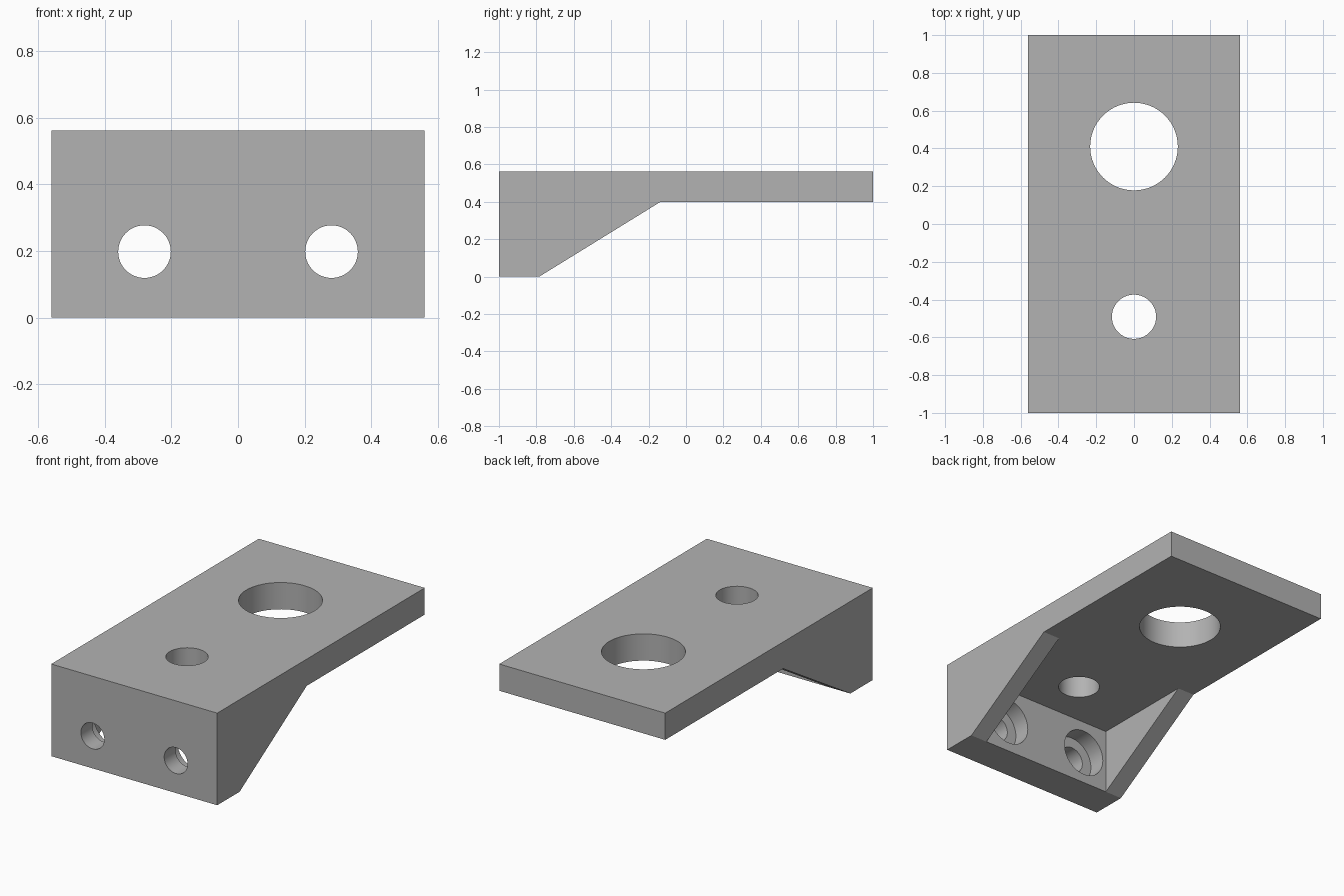
import bpy, bmesh, math
from mathutils import Matrix, Vector

cube = bpy.data.objects.get("Cube")
if cube:
    bpy.data.objects.remove(cube, do_unlink=True)

HALF_WIDTH, GUSSET = 0.56, 0.113
HEIGHT, PLATE_Z = 0.562, 0.399
WALL_Y, SLOPE_Y = -0.784, -0.137

grey = bpy.data.materials.new("plain grey")
grey.use_nodes = True
colour = (0.45, 0.45, 0.45, 1)
grey.diffuse_color = colour
grey.node_tree.nodes["Principled BSDF"].inputs["Base Color"].default_value = colour


def add_object(name, bm):
    bmesh.ops.recalc_face_normals(bm, faces=bm.faces)
    mesh = bpy.data.meshes.new(name)
    bm.to_mesh(mesh)
    bm.free()
    mesh.materials.append(grey)
    obj = bpy.data.objects.new(name, mesh)
    bpy.context.collection.objects.link(obj)
    return obj


def prism(name, profile, half_width):
    """Extrude a side profile of (y, z) points across x."""
    bm = bmesh.new()
    face = bm.faces.new([bm.verts.new((-half_width, y, z)) for y, z in profile])
    sweep = bmesh.ops.extrude_face_region(bm, geom=[face])
    moved = [v for v in sweep["geom"] if isinstance(v, bmesh.types.BMVert)]
    bmesh.ops.translate(bm, verts=moved, vec=(2 * half_width, 0, 0))
    return add_object(name, bm)


def cylinder(name, start, end, radius):
    start, end = Vector(start), Vector(end)
    axis = end - start
    turn = axis.to_track_quat("Z", "Y").to_matrix().to_4x4()
    bm = bmesh.new()
    bmesh.ops.create_cone(bm, cap_ends=True, segments=64, radius1=radius,
                          radius2=radius, depth=axis.length,
                          matrix=Matrix.Translation((start + end) / 2) @ turn)
    return add_object(name, bm)


def cut(target, cutter):
    cutter.hide_render = True
    mod = target.modifiers.new("cut", "BOOLEAN")
    mod.operation, mod.solver, mod.object = "DIFFERENCE", "EXACT", cutter
    bpy.context.view_layer.objects.active = target
    bpy.ops.object.modifier_apply(modifier=mod.name)
    bpy.data.objects.remove(cutter, do_unlink=True)


# Solid bracket: front wall, sloping sides and top plate
bracket = prism("bracket", [(-1, 0), (WALL_Y, 0), (SLOPE_Y, PLATE_Z),
                            (1, PLATE_Z), (1, HEIGHT), (-1, HEIGHT)], HALF_WIDTH)

# Pocket that leaves a gusset on each side
cut(bracket, prism("pocket_cutter", [(WALL_Y, -0.1), (SLOPE_Y, -0.1),
                                     (SLOPE_Y, PLATE_Z), (WALL_Y, PLATE_Z)],
                   HALF_WIDTH - GUSSET))

# Large and small holes through the plate
for y, radius in ((0.41, 0.232), (-0.491, 0.117)):
    cut(bracket, cylinder("plate_hole_cutter", (0, y, 0.3), (0, y, 0.7), radius))

# Wall screw holes, counterbored from the inside
for x in (-0.281, 0.281):
    cut(bracket, cylinder("screw_hole_cutter", (x, -1.1, 0.198), (x, -0.7, 0.198), 0.079))
    cut(bracket, cylinder("counterbore_cutter", (x, -0.89, 0.198), (x, -0.7, 0.198), 0.143))

# Smooth hole walls, sharp edges elsewhere
bpy.ops.object.select_all(action="DESELECT")
bracket.select_set(True)
bpy.context.view_layer.objects.active = bracket
bpy.ops.object.shade_smooth_by_angle(angle=math.radians(30))
